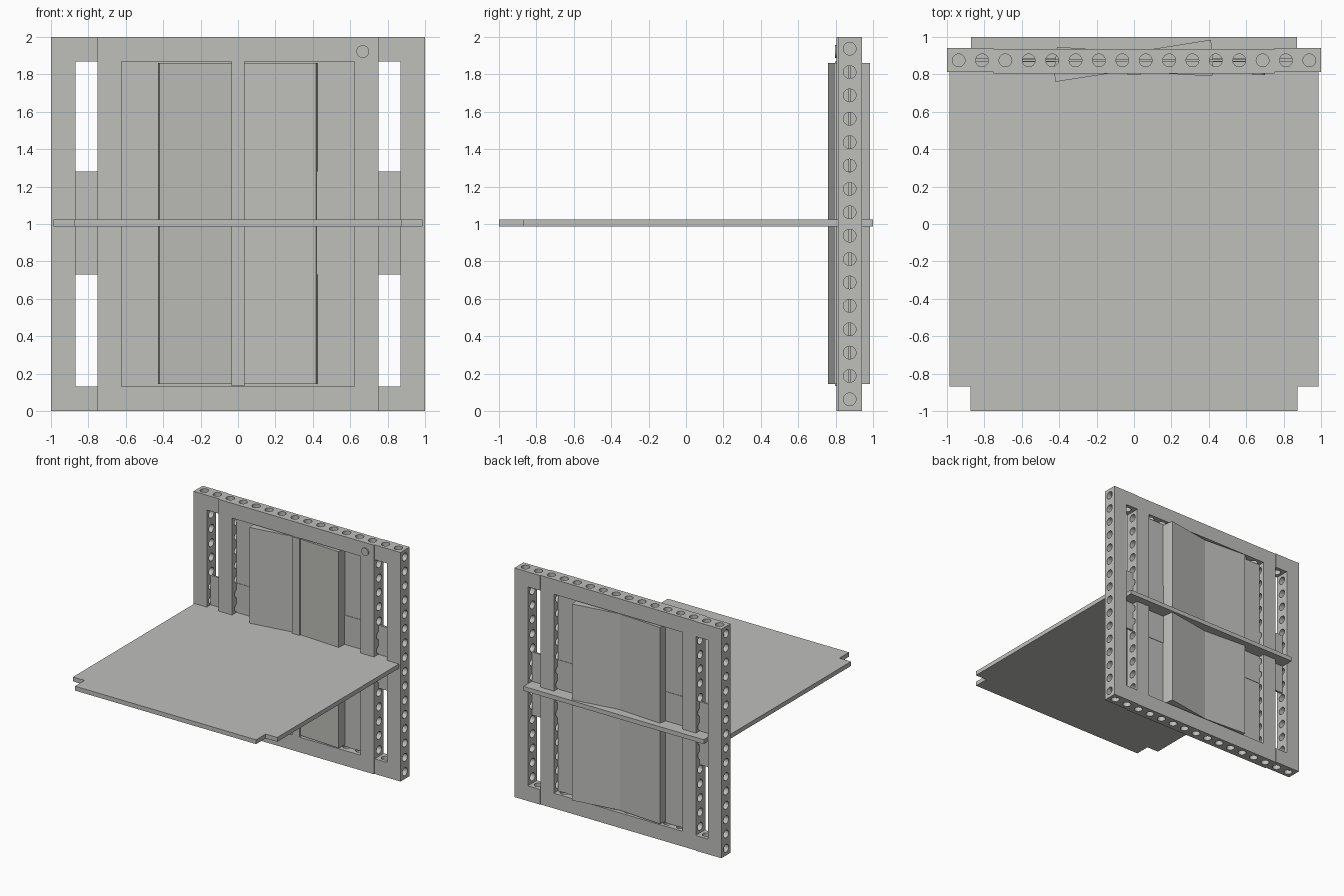
import bpy, bmesh, math
from mathutils import Matrix, Vector

cube = bpy.data.objects.get("Cube")
if cube:
    bpy.data.objects.remove(cube, do_unlink=True)

grey = bpy.data.materials.new("light_grey")
grey.use_nodes = True
grey.diffuse_color = (0.52, 0.52, 0.50, 1)
grey.node_tree.nodes["Principled BSDF"].inputs["Base Color"].default_value = grey.diffuse_color

MID_Y = 0.875      # depth of the frame's centre plane
PITCH = 0.125      # spacing of the holes
RADIUS = 0.034


def finish(name, bm):
    bmesh.ops.recalc_face_normals(bm, faces=bm.faces)
    mesh = bpy.data.meshes.new(name)
    bm.to_mesh(mesh)
    bm.free()
    mesh.materials.append(grey)
    obj = bpy.data.objects.new(name, mesh)
    bpy.context.collection.objects.link(obj)
    return obj


def extrude(bm, depth):
    geom = bmesh.ops.extrude_face_region(bm, geom=bm.faces[:])["geom"]
    verts = [g for g in geom if isinstance(g, bmesh.types.BMVert)]
    bmesh.ops.translate(bm, verts=verts, vec=depth)


def prism_y(name, points, y0, y1):
    """Outline in x and z, extruded along y."""
    bm = bmesh.new()
    bm.faces.new([bm.verts.new((x, y0, z)) for x, z in points])
    extrude(bm, (0, y1 - y0, 0))
    return finish(name, bm)


def prism_z(name, points, z0, z1):
    """Outline in x and y, extruded along z."""
    bm = bmesh.new()
    bm.faces.new([bm.verts.new((x, y, z0)) for x, y in points])
    extrude(bm, (0, 0, z1 - z0))
    return finish(name, bm)


def rect(x0, x1, z0, z1):
    return [(x0, z0), (x1, z0), (x1, z1), (x0, z1)]


def ring_y(name, outer, inner, y0, y1):
    """Rectangular frame with an opening, extruded along y."""
    bm = bmesh.new()
    a, b = ([bm.verts.new((x, y0, z)) for x, z in loop] for loop in (outer, inner))
    for i in range(4):
        j = (i + 1) % 4
        bm.faces.new((a[i], a[j], b[j], b[i]))
    extrude(bm, (0, y1 - y0, 0))
    return finish(name, bm)


def rods(name, spans):
    """Cylinders between pairs of points, used as cutters."""
    bm = bmesh.new()
    for start, end in spans:
        p, q = Vector(start), Vector(end)
        turn = (q - p).to_track_quat('Z', 'Y').to_matrix().to_4x4()
        bmesh.ops.create_cone(bm, cap_ends=True, segments=24, radius1=RADIUS,
                              radius2=RADIUS, depth=(q - p).length,
                              matrix=Matrix.Translation((p + q) / 2) @ turn)
    return finish(name, bm)


def smooth(obj):
    bpy.ops.object.select_all(action='DESELECT')
    obj.select_set(True)
    bpy.context.view_layer.objects.active = obj
    bpy.ops.object.shade_smooth_by_angle(angle=math.radians(30))


# Frame: an inner ring and a C-shaped bracket on each side
inner_ring = ring_y("inner_frame", rect(-0.75, 0.75, 0, 2),
                    rect(-0.622, 0.622, 0.132, 1.87), 0.805, 0.935)
frame = [inner_ring]
for side, s in (("left", 1), ("right", -1)):
    outline = [(0.75, 0), (1, 0), (1, 2), (0.75, 2),
               (0.75, 1.87), (0.87, 1.87), (0.87, 0.132), (0.75, 0.132)]
    frame.append(prism_y(side + "_bracket", [(s * x, z) for x, z in outline], 0.814, 0.94))

# Rows of holes through the uprights and through the top and bottom rails
side_spans, rail_spans = [], []
for i in range(16):
    c = PITCH * (i + 0.5)
    if 0 < i < 15:
        side_spans.append(((-1.1, MID_Y, c), (1.1, MID_Y, c)))
    else:
        for s in (-1, 1):
            side_spans.append(((s * 0.885, MID_Y, c), (s * 1.1, MID_Y, c)))
    x = c - 1
    rail_spans.append(((x, MID_Y, -0.1), (x, MID_Y, 0.14)))
    rail_spans.append(((x, MID_Y, 1.86), (x, MID_Y, 2.1)))
cutters = [rods("side_hole_cutter", side_spans), rods("rail_hole_cutter", rail_spans)]

for part in frame:
    for cutter in cutters:
        mod = part.modifiers.new("holes", 'BOOLEAN')
        mod.operation = 'DIFFERENCE'
        mod.solver = 'EXACT'
        mod.object = cutter
    bpy.context.view_layer.update()
    result = part.evaluated_get(bpy.context.evaluated_depsgraph_get())
    mesh = bpy.data.meshes.new_from_object(result)
    part.modifiers.clear()
    part.data = mesh
    smooth(part)
for cutter in cutters:
    bpy.data.objects.remove(cutter, do_unlink=True)

# Thin infill in the opening and the wider plate at mid height
prism_y("infill_panel", rect(-0.622, 0.622, 0.132, 1.87), 0.87, 0.88)
prism_y("middle_plate", rect(-0.87, 0.87, 0.73, 1.28), 0.866, 0.884)

# Folded door leaves, front and back, with the centre strip
leaves = [(-0.42, 0.76), (-0.035, 0.82), (0.035, 0.812), (0.418, 0.79), (0.424, 0.87),
          (0.417, 0.945), (0.41, 0.985), (0, 0.92), (-0.412, 0.947), (-0.428, 0.82)]
prism_z("door_leaves", leaves, 0.145, 1.86)
prism_y("door_centre_strip", rect(-0.036, 0.034, 0.135, 1.868), 0.797, MID_Y)

# Round knob on the top rail
knob = rods("knob", [((0.667, 0.796, 1.922), (0.667, 0.815, 1.922))])
knob.scale = (1, 1, 1)
smooth(knob)

# Horizontal shelf with notched corners, passing through the frame
half = [(0.875, -1), (0.875, -0.868), (0.987, -0.868), (0.987, 0.812),
        (0.872, 0.812), (0.872, 1)]
prism_z("shelf", half + [(-x, y) for x, y in reversed(half)], 0.986, 1.024)
